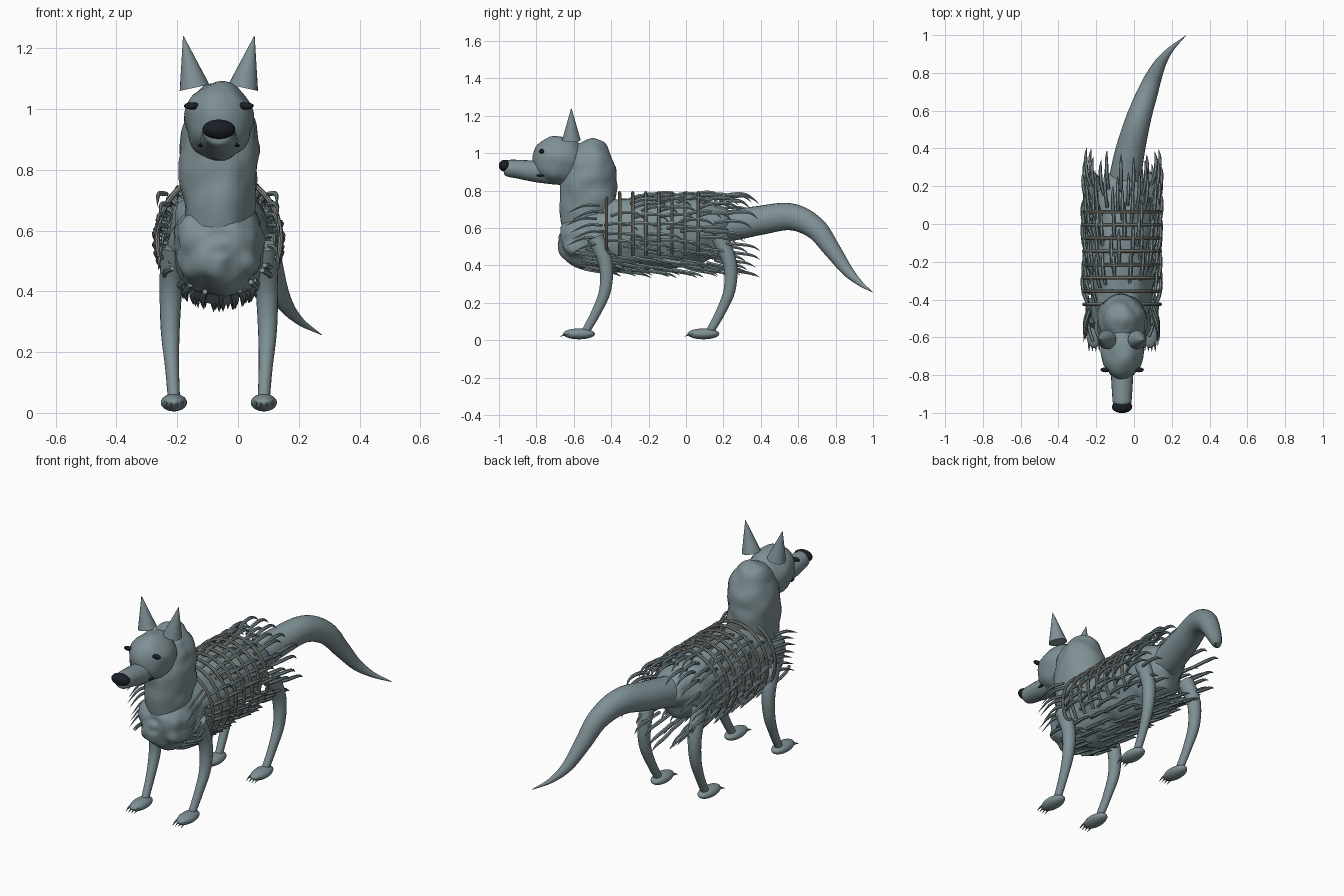
import bpy, bmesh, math, random
from mathutils import Vector, Matrix, noise

if "Cube" in bpy.data.objects:
    bpy.data.objects.remove(bpy.data.objects["Cube"])

random.seed(4)
CX = -0.063  # symmetry line of the body


def material(name, rgb):
    m = bpy.data.materials.new(name)
    m.diffuse_color = (*rgb, 1)
    m.use_nodes = True
    m.node_tree.nodes["Principled BSDF"].inputs["Base Color"].default_value = m.diffuse_color
    return m


FUR = material("slate_fur", (0.21, 0.28, 0.30))
BONE = material("dull_bone", (0.25, 0.26, 0.22))
DARK = material("dark", (0.01, 0.013, 0.02))


def finish(bm, name, mat, rough=0.0):
    bmesh.ops.recalc_face_normals(bm, faces=bm.faces)
    if rough:
        for v in bm.verts:
            v.co += v.normal * rough * noise.noise(v.co * 14)
    me = bpy.data.meshes.new(name)
    bm.to_mesh(me)
    bm.free()
    me.materials.append(mat)
    for p in me.polygons:
        p.use_smooth = True
    ob = bpy.data.objects.new(name, me)
    bpy.context.collection.objects.link(ob)
    bpy.context.view_layer.objects.active = ob
    bpy.ops.object.select_all(action='DESELECT')
    ob.select_set(True)
    bpy.ops.object.shade_smooth_by_angle(angle=math.radians(40))
    return ob


def spline(rows, sub):
    # Catmull-Rom through rows of (x, y, z, side radius, up radius)
    rows = [Vector(r) for r in rows]
    ext = [rows[0] * 2 - rows[1]] + rows + [rows[-1] * 2 - rows[-2]]
    out = []
    for i in range(1, len(ext) - 2):
        a, b, c, d = ext[i - 1:i + 3]
        for k in range(sub):
            t = k / sub
            out.append(0.5 * (2 * b + (c - a) * t + (2 * a - 5 * b + 4 * c - d) * t * t
                              + (3 * b - a - 3 * c + d) * t ** 3))
    return out + [rows[-1]]


def tube(bm, rows, sides=20, sub=5, ref=(1, 0, 0)):
    pts = spline(rows, sub)
    cen = [Vector(p[:3]) for p in pts]
    rings = []
    for i, p in enumerate(pts):
        t = (cen[min(i + 1, len(cen) - 1)] - cen[max(i - 1, 0)]).normalized()
        s = Vector(ref)
        s = (s - t * s.dot(t)).normalized()
        u = t.cross(s)
        rings.append([bm.verts.new(cen[i] + s * max(p[3], .0005) * math.cos(a) + u * max(p[4], .0005) * math.sin(a))
                      for a in (2 * math.pi * k / sides for k in range(sides))])
    for r, q in zip(rings, rings[1:]):
        for k in range(sides):
            j = (k + 1) % sides
            bm.faces.new((r[k], r[j], q[j], q[k]))
    bm.faces.new(rings[0])
    bm.faces.new(rings[-1])


def loft(name, rows, mat=FUR, rough=0.0, **kw):
    bm = bmesh.new()
    tube(bm, rows, **kw)
    bm.normal_update()
    return finish(bm, name, mat, rough)


def ellipsoid(name, c, r, mat=FUR, rough=0.0):
    bm = bmesh.new()
    bmesh.ops.create_uvsphere(bm, u_segments=28, v_segments=18, radius=1,
                              matrix=Matrix.LocRotScale(Vector(c), None, Vector(r)))
    bm.normal_update()
    return finish(bm, name, mat, rough)


# torso
loft("torso", [(CX, y, z, a, b) for y, z, a, b in (
    (-.685, .545, .01, .01), (-.665, .54, .085, .075), (-.6, .54, .135, .14), (-.45, .555, .158, .185),
    (-.2, .575, .165, .195), (.05, .585, .155, .175), (.18, .60, .12, .13), (.27, .60, .05, .06))],
    rough=.025, sides=36, sub=6)

# neck, head and muzzle
loft("neck", [(CX, y, z, a, b) for y, z, a, b in (
    (-.52, .60, .108, .14), (-.525, .72, .122, .15), (-.52, .84, .131, .15), (-.515, .93, .125, .138),
    (-.52, 1.01, .10, .105), (-.53, 1.055, .065, .065), (-.535, 1.07, .01, .01))], rough=.014, sides=32)
ellipsoid("head", (CX, -.68, .962), (.113, .145, .13), rough=.012)
loft("muzzle", [(CX, -.70, .90, .064, .068), (CX, -.80, .903, .059, .058),
                (CX, -.90, .915, .053, .050), (CX, -.955, .92, .047, .044), (CX, -.97, .922, .03, .03)])
ellipsoid("nose", (CX, -.968, .933), (.054, .033, .032), DARK)

# eyes, mouth corners and ears
for s, side in ((-1, "left"), (1, "right")):
    ellipsoid(side + "_eye", (CX + s * .088, -.772, 1.01), (.027, .013, .012), DARK)
    ellipsoid(side + "_mouth_corner", (CX + s * .060, -.778, .88), (.008, .022, .006), DARK)
    loft(side + "_ear", [(CX + s * .080, -.613, 1.070, .05, .05),
                         (CX + s * .117, -.613, 1.24, .001, .001)], ref=(0, 1, 0), sides=24, sub=4)

# tail sweeping to one side
loft("tail", [(-.06, .10, .60, .09, .085), (-.05, .22, .61, .085, .083), (-.02, .39, .64, .078, .078),
              (.025, .56, .66, .066, .072), (.07, .69, .60, .055, .06), (.105, .78, .485, .043, .046),
              (.145, .86, .375, .029, .031), (.20, .93, .305, .014, .015),
              (.275, .998, .257, .001, .001)], sides=24, sub=6)

# legs, paws and claws
for name, dy in (("front", 0), ("back", .665)):
    for s, side in ((-1, "left"), (1, "right")):
        x = CX + s * .148
        loft(f"{name}_{side}_leg", [
            (x + s * .004, -.485 + dy, .55, .040, .046), (x + s * .010, -.43 + dy, .41, .037, .038),
            (x + s * .012, -.432 + dy, .27, .031, .032), (x + s * .006, -.48 + dy, .15, .023, .026),
            (x, -.535 + dy, .05, .020, .022)], sides=18)
        ellipsoid(f"{name}_{side}_paw", (x, -.572 + dy, .034), (.043, .085, .029))
        bm = bmesh.new()
        for k in range(4):
            cx = x + (k - 1.5) * .018
            tube(bm, [(cx, -.625 + dy, .034, .007, .007), (cx, -.65 + dy, .030, .005, .005),
                      (cx, -.675 + dy, .018, .0005, .0005)], sides=6, sub=2)
        finish(bm, f"{name}_{side}_claws", FUR)

# rib hoops arching over the back
bm = bmesh.new()
for i in range(8):
    y = -.425 + i * .07
    arc = [math.radians(-35 + 250 * k / 12) for k in range(13)]
    tube(bm, [(CX + .203 * math.cos(a), y, .575 + .213 * math.sin(a), .009, .009) for a in arc],
         sides=8, sub=3, ref=(0, 1, 0))
finish(bm, "rib_hoops", BONE)

# rows of coarse hair running back along the torso, tips hooked down
bm = bmesh.new()
for row in range(9):
    y0 = -.59 + row * .095
    n = 20
    for k in range(n):
        a = 2 * math.pi * (k + .5 * (row % 2) + random.uniform(-.3, .3)) / n
        if row < 3 and math.sin(a) > (-.45, -.3, .75)[row]:
            continue
        y = y0 + random.uniform(-.04, .04)
        ln = random.uniform(.17, .22)
        rx, rz = .185 + random.uniform(0, .012), .190 + random.uniform(0, .012)
        rows = []
        for t, lift, drop, r in ((0, -.015, 0, .009), (.3, .008, -.004, .010), (.65, .016, .0, .009),
                                 (.85, .014, .012, .006), (1, .008, .034, .0006)):
            rows.append((CX + (rx + lift) * math.cos(a), y + ln * t,
                         .575 + (rz + lift) * math.sin(a) - drop, r, r))
        tube(bm, rows, sides=6, sub=2)
finish(bm, "coarse_hair", FUR)

# loose tufts in front of the shoulders
bm = bmesh.new()
for s in (-1, 1):
    for k in range(7):
        z = .49 + k * .035
        x = CX + s * (.165 + random.uniform(0, .02))
        y = -.46 + random.uniform(-.03, .03)
        tube(bm, [(x - s * .01, y, z + .02, .008, .008), (x + s * .015, y - .08, z + .02, .008, .008),
                  (x + s * .02, y - .17, z - .02, .0006, .0006)], sides=6, sub=4)
finish(bm, "shoulder_tufts", FUR)
